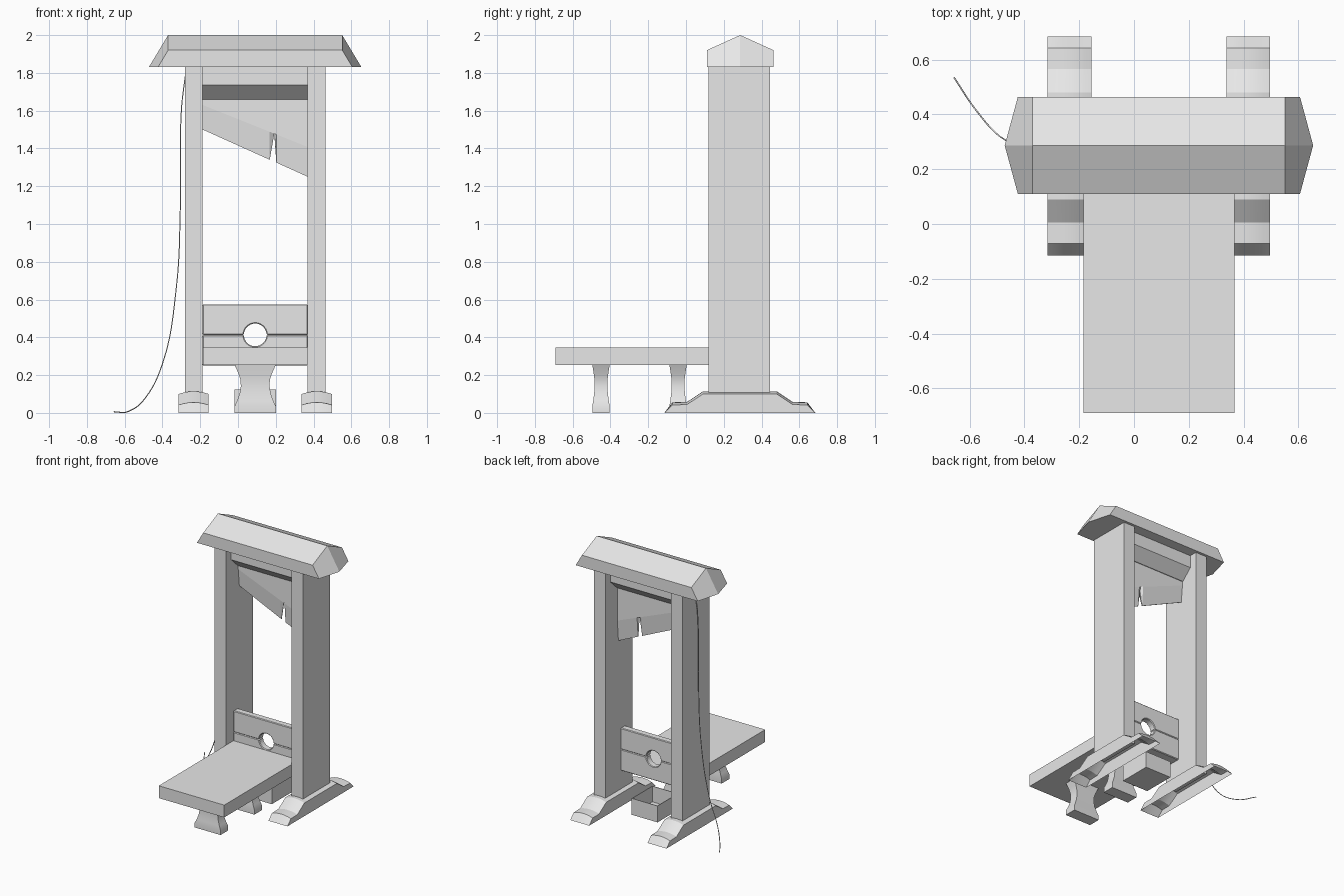
import bpy, bmesh, math
from mathutils import Vector

cube = bpy.data.objects.get("Cube")
if cube:
    bpy.data.objects.remove(cube, do_unlink=True)

grey = bpy.data.materials.new("plain_grey")
grey.use_nodes = True
grey.diffuse_color = (0.8, 0.8, 0.8, 1)
grey.node_tree.nodes["Principled BSDF"].inputs["Base Color"].default_value = (0.8, 0.8, 0.8, 1)

MID_X = 0.091   # symmetry plane of the frame
MID_Y = 0.285   # depth centre of the frame
INNER = 0.278   # half the gap between the uprights


def finish(name, verts, faces, smooth=False):
    mesh = bpy.data.meshes.new(name)
    mesh.from_pydata([tuple(v) for v in verts], [], faces)
    bm = bmesh.new()
    bm.from_mesh(mesh)
    bmesh.ops.recalc_face_normals(bm, faces=bm.faces[:])
    bm.to_mesh(mesh)
    bm.free()
    mesh.materials.append(grey)
    ob = bpy.data.objects.new(name, mesh)
    bpy.context.collection.objects.link(ob)
    if smooth:
        bpy.ops.object.select_all(action='DESELECT')
        ob.select_set(True)
        bpy.context.view_layer.objects.active = ob
        bpy.ops.object.shade_smooth_by_angle(angle=math.radians(25))
    return ob


def loft(name, rings, caps=(True, True), smooth=False):
    """Skin a list of closed rings with equal point counts."""
    n = len(rings[0])
    verts = [v for ring in rings for v in ring]
    faces = []
    for r in range(len(rings) - 1):
        for i in range(n):
            j = (i + 1) % n
            faces.append((r * n + i, r * n + j, (r + 1) * n + j, (r + 1) * n + i))
    if caps[0]:
        faces.append(tuple(range(n)))
    if caps[1]:
        faces.append(tuple(range((len(rings) - 1) * n, len(rings) * n)))
    return finish(name, verts, faces, smooth)


def rect(x0, x1, y0, y1, z):
    return [(x0, y0, z), (x1, y0, z), (x1, y1, z), (x0, y1, z)]


def box(name, x0, x1, y0, y1, z0, z1):
    return loft(name, [rect(x0, x1, y0, y1, z0), rect(x0, x1, y0, y1, z1)])


def plate(name, outline, y0, y1):
    """Extrude an x/z outline along y."""
    return loft(name, [[(x, y, z) for x, z in outline] for y in (y0, y1)])


# Uprights and their stepped feet, crowned on top and open underneath
foot_profile = [(-0.4, 0), (-0.357, 0.042), (-0.28, 0.044), (-0.195, 0.1)]
foot_profile += [(-y, z) for y, z in reversed(foot_profile)]
for side, label in ((-1, "right"), (1, "left")):
    a, b = MID_X + side * INNER, MID_X + side * (INNER + 0.094)
    box(label + "_upright", min(a, b), max(a, b), 0.12, 0.445, 0.09, 1.835)

    cx, cols = MID_X + side * 0.326, 7
    verts, faces = [], []
    for y, z in foot_profile:
        for c in range(cols):
            t = 2 * c / (cols - 1) - 1
            crown = 0.014 * (1 - t * t) if z > 0 else 0
            verts.append((cx + 0.08 * t, MID_Y + y, z + crown))
    rows = len(foot_profile)
    for r in range(rows - 1):
        for c in range(cols - 1):
            i = r * cols + c
            faces.append((i, i + 1, i + cols + 1, i + cols))
    for c in (0, cols - 1):
        faces.append(tuple(r * cols + c for r in range(rows)))
    finish(label + "_foot", verts, faces, True)

# Gabled roof beam with raked, pointed ends
rings = []
for side in (-1, 1):
    ring = []
    for y, z, peak in ((-0.177, 1.83, 1.92), (-0.177, 1.92, 1.92), (0, 2.0, 2.0),
                       (0.177, 1.92, 1.92), (0.177, 1.83, 1.92), (0, 1.83, 2.0)):
        ring.append((MID_X + side * (0.461 + 0.6 * (peak - z)), 0.287 + y, z))
    rings.append(ring)
roof = loft("roof_beam", rings, caps=(False, False))
bm = bmesh.new()
bm.from_mesh(roof.data)
bm.verts.ensure_lookup_table()
for start in (0, 6):
    for quad in ((0, 1, 2, 5), (5, 2, 3, 4)):
        bm.faces.new([bm.verts[start + k] for k in quad])
bmesh.ops.recalc_face_normals(bm, faces=bm.faces[:])
bm.to_mesh(roof.data)
bm.free()

# Weight block above the blade, tapering down to the blade thickness
LEFT, RIGHT = MID_X - INNER, MID_X + INNER
loft("blade_weight", [rect(LEFT, RIGHT, MID_Y - d, MID_Y + d, z)
                      for d, z in ((0.02, 1.66), (0.1, 1.735), (0.1, 1.83))])

# Slanted blade with a nick, thinning towards the cutting edge
edge = [(LEFT, 1.50), (0.168, 1.34), (0.192, 1.49), (0.203, 1.325), (RIGHT, 1.25)]
bevel = [(x, 1.63 - (x - LEFT) * 0.4) for x, z in edge]
top = [(x, 1.67) for x, z in edge]
rings = []
for i in range(len(edge)):
    ring = []
    for (x, z), d in ((top[i], 0.015), (bevel[i], 0.015), (edge[i], 0.002)):
        ring.append((x, MID_Y - d, z))
    ring += [(x, 2 * MID_Y - y, z) for x, y, z in reversed(ring)]
    rings.append(ring)
loft("blade", rings)

# Neck stocks: two chamfered boards around a round hole
SPLIT, HOLE = 0.413, 0.06
for sign, outer, label in ((1, 0.575, "upper"), (-1, 0.25, "lower")):
    arc = [(MID_X + HOLE * math.cos(k * math.pi / 16),
            SPLIT + sign * HOLE * math.sin(k * math.pi / 16)) for k in range(17)]
    outline = [(RIGHT, outer), (RIGHT, SPLIT)] + arc + [(LEFT, SPLIT), (LEFT, outer)]
    board = plate(label + "_stock", outline, 0.21, 0.262)
    mod = board.modifiers.new("chamfer", 'BEVEL')
    mod.width = 0.005
    mod.limit_method = 'ANGLE'
    mod.angle_limit = math.radians(40)

# Bench and its waisted legs
box("bench_top", LEFT + 0.002, RIGHT - 0.002, -0.69, 0.212, 0.253, 0.347)
for cy, label in ((-0.45, "front"), (-0.042, "rear")):
    rings = []
    for z, w in ((0, 1), (0.035, 1), (0.065, 0.6), (0.1, 0.2), (0.14, 0),
                 (0.175, 0.05), (0.21, 0.4), (0.254, 1)):
        hx, hy = 0.076 + 0.033 * w, 0.034 + 0.012 * w
        rings.append(rect(MID_X - hx, MID_X + hx, cy - hy, cy + hy, z))
    loft(label + "_bench_leg", rings, smooth=True)

# Open catch box behind the stocks
loft("catch_box", [rect(MID_X - w, MID_X + w, 0.245 - d, 0.245 + d, z)
                   for w, d, z in ((0.11, 0.125, 0), (0.11, 0.125, 0.125),
                                   (0.105, 0.12, 0.125), (0.105, 0.12, 0.006))])

# Release rope hanging beside the right upright and trailing on the ground
curve = bpy.data.curves.new("release_rope", 'CURVE')
curve.dimensions = '3D'
curve.bevel_depth = 0.003
curve.bevel_resolution = 1
curve.resolution_u = 6
path = [(-0.28, 0.285, 1.78), (-0.3, 0.285, 1.6), (-0.305, 0.285, 1.1),
        (-0.328, 0.286, 0.65), (-0.4, 0.29, 0.26), (-0.49, 0.32, 0.08),
        (-0.58, 0.42, 0.008), (-0.657, 0.535, 0.006)]
spline = curve.splines.new('BEZIER')
spline.bezier_points.add(len(path) - 1)
for point, co in zip(spline.bezier_points, path):
    point.co = Vector(co)
    point.handle_left_type = point.handle_right_type = 'AUTO'
curve.materials.append(grey)
bpy.context.collection.objects.link(bpy.data.objects.new("release_rope", curve))
